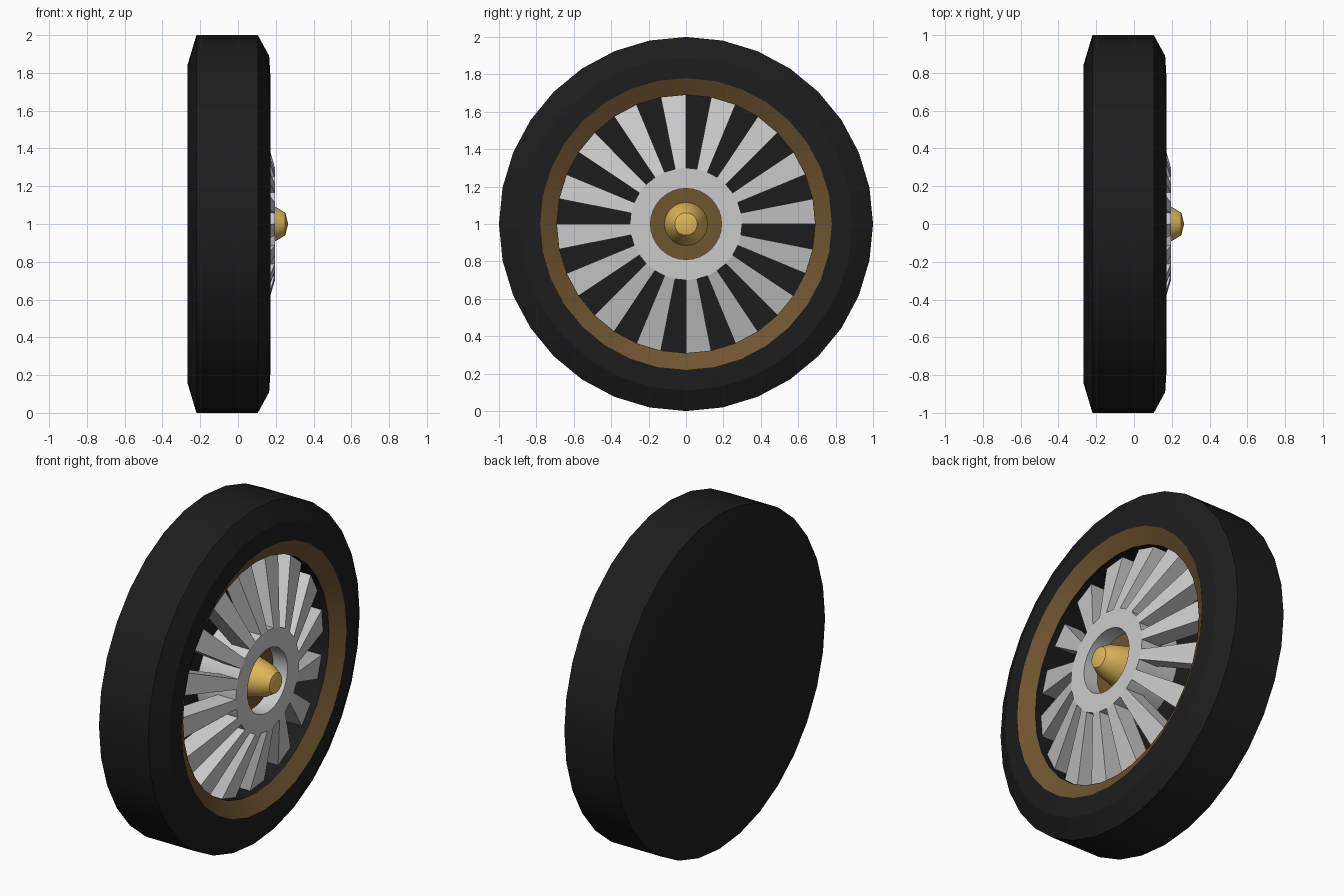
import bpy, bmesh
from math import sin, cos, pi, radians

if "Cube" in bpy.data.objects:
    bpy.data.objects.remove(bpy.data.objects["Cube"])

SIDES = 32


def material(name, rgb):
    m = bpy.data.materials.new(name)
    m.diffuse_color = (*rgb, 1)
    m.use_nodes = True
    m.node_tree.nodes["Principled BSDF"].inputs["Base Color"].default_value = m.diffuse_color
    return m


rubber = material("black_rubber", (0.012, 0.012, 0.012))
bronze = material("dark_bronze", (0.16, 0.09, 0.03))
gold = material("gold", (0.75, 0.48, 0.1))


def lathe(bm, profile, first=0, steps=SIDES, closed=False, caps=False):
    """Spin (x, radius) points about the wheel axle; steps < SIDES gives a wedge."""
    rings = []
    for i in range(first, first + steps + 1):
        a = 2 * pi * i / SIDES
        rings.append([bm.verts.new((x, r * cos(a), 1 + r * sin(a))) for x, r in profile])
    n = len(profile)
    for a, b in zip(rings, rings[1:]):
        for j in range(n if closed else n - 1):
            k = (j + 1) % n
            bm.faces.new((a[j], b[j], b[k], a[k]))
    if caps:
        bm.faces.new(rings[0])
        bm.faces.new(rings[-1][::-1])


def finish(name, bm, mat=None, smooth=True):
    bmesh.ops.remove_doubles(bm, verts=bm.verts, dist=1e-4)
    mesh = bpy.data.meshes.new(name)
    bm.to_mesh(mesh)
    bm.free()
    ob = bpy.data.objects.new(name, mesh)
    bpy.context.collection.objects.link(ob)
    if mat:
        mesh.materials.append(mat)
    if smooth:
        bpy.ops.object.select_all(action='DESELECT')
        bpy.context.view_layer.objects.active = ob
        ob.select_set(True)
        bpy.ops.object.shade_smooth_by_angle(angle=radians(20))
    return ob


def turned(name, profile, mat=None, closed=False):
    bm = bmesh.new()
    lathe(bm, profile, closed=closed)
    return finish(name, bm, mat)


# Tyre with a solid flat back
turned("tyre", [(-0.268, 0), (-0.268, 0.84), (-0.22, 1), (0.105, 1),
                (0.165, 0.89), (0.172, 0.78)], rubber)
# Sloping rim band and the dark well behind the spokes
turned("rim", [(0.172, 0.78), (0.12, 0.69)], bronze)
turned("wheel_well", [(0.12, 0.69), (-0.06, 0.69), (-0.06, 0)], rubber)

# Hub ring with its recessed floor and the axle cap
turned("hub_ring", [(-0.06, 0.19), (-0.06, 0.3), (0.195, 0.3), (0.195, 0.19)], closed=True)
turned("hub_floor", [(0.1, 0.19), (0.1, 0)], bronze)
turned("axle_cap", [(0.1, 0.115), (0.2, 0.09), (0.25, 0.06), (0.266, 0)], gold)

# Sixteen wedge spokes, one on every second side, sloping back to the rim
bm = bmesh.new()
for i in range(0, SIDES, 2):
    lathe(bm, [(0.075, 0.3), (-0.04, 0.69), (0.08, 0.69), (0.195, 0.3)],
          first=i, steps=1, caps=True)
finish("spokes", bm, smooth=False)
